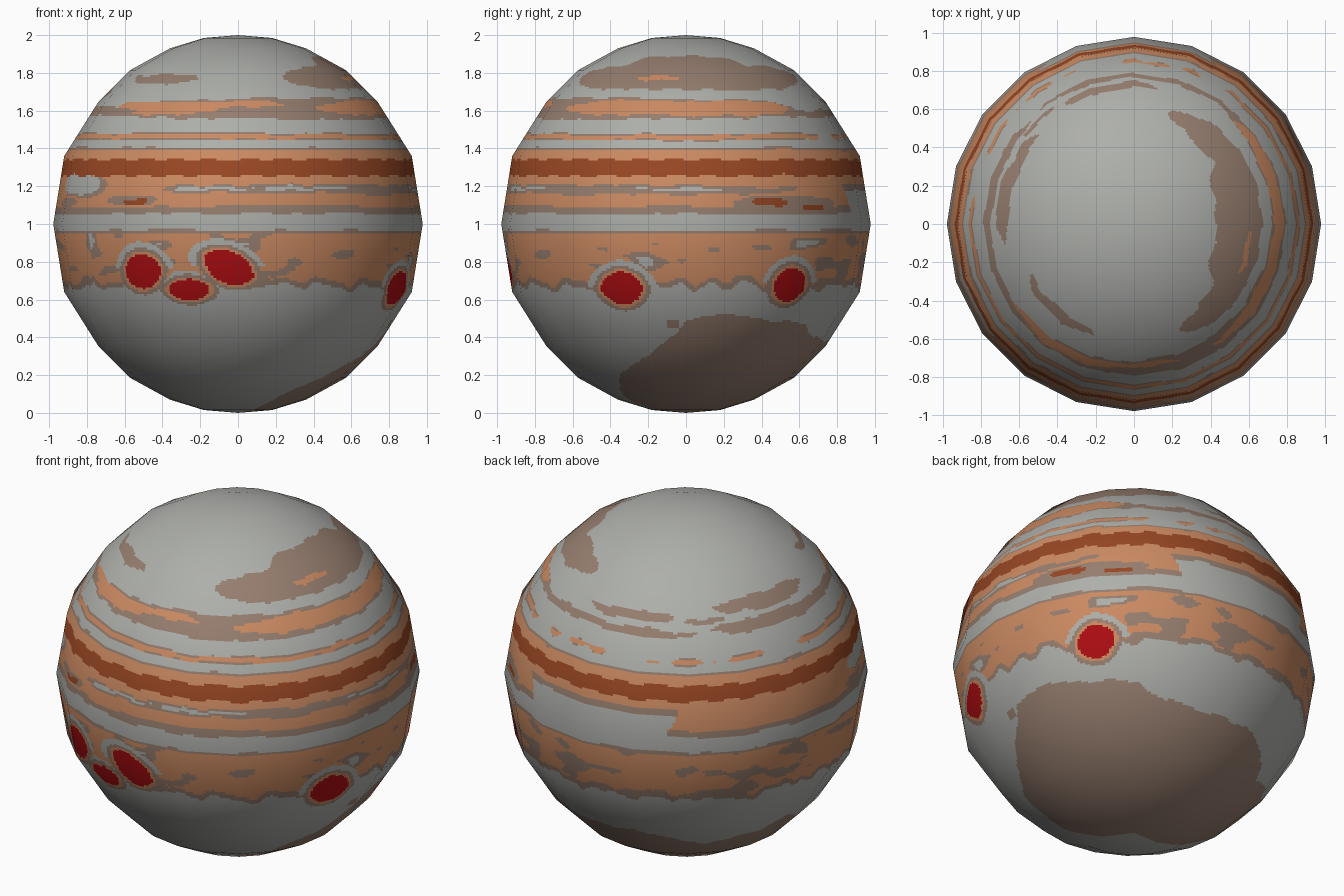
import bpy, math
from mathutils import Vector, noise

if "Cube" in bpy.data.objects:
    bpy.data.objects.remove(bpy.data.objects["Cube"])

# ---- flat colours
GREY, TAUPE, ORANGE, RUST, RED = range(5)
COLOURS = [("pale_grey", (0.42, 0.43, 0.405)), ("taupe", (0.305, 0.208, 0.158)),
           ("orange_tan", (0.60, 0.255, 0.122)), ("rust", (0.31, 0.062, 0.017)),
           ("storm_red", (0.42, 0.004, 0.006))]

# ---- low-poly shape: 20 sides, faceted profile (radius, height from centre)
SIDES, SUB = 20, 20
half = [(0, 1), (.18, .985), (.36, .93), (.57, .815), (.74, .645), (.92, .36), (.978, 0)]
coarse = half + [(r, -z) for r, z in half[-2::-1]]
profile = [coarse[0]]
for (r0, z0), (r1, z1) in zip(coarse, coarse[1:]):
    n = max(1, round(math.hypot(r1 - r0, z1 - z0) / 0.0125))
    profile += [(r0 + (r1 - r0) * k / n, z0 + (z1 - z0) * k / n) for k in range(1, n + 1)]


def lerp_table(t, pts):
    for (a, u), (b, v) in zip(pts, pts[1:]):
        if a <= t <= b:
            return u + (v - u) * (t - a) / (b - a)
    return -1


def adiff(a, b):
    return (a - b + 180) % 360 - 180


# ---- storms: azimuth (0 front, 90 right), height, half width, half height, tilt
STORMS = [(-33, .75, .11, .092, .15), (-16.5, .652, .112, .057, 0), (-3, .77, .138, .085, -.4),
          (68, .66, .118, .088, 0), (127, .678, .106, .09, .2)]
# ---- streaks painted in order: colour, mid azimuth, half span, height, half thickness, taupe rim
STREAKS = [
    (TAUPE, -42, 22, 1.77, .025, 0), (TAUPE, -107, 26, 1.69, .03, 0),
    (TAUPE, 93, 70, 1.775, .065, 0), (TAUPE, 90, 38, 1.82, .07, 0),
    (ORANGE, 76, 11, 1.772, .014, 0),
    (TAUPE, 40, 100, 1.61, .055, 0), (ORANGE, -33, 25, 1.615, .033, 0),
    (ORANGE, -5, 24, 1.635, .015, 0), (ORANGE, 85, 52, 1.612, .04, 0),
    (TAUPE, 190, 20, 1.65, .018, 0), (TAUPE, -137, 9, 1.64, .015, 0),
    (TAUPE, -90, 45, 1.60, .028, 0), (TAUPE, 175, 45, 1.58, .02, 0),
    (TAUPE, 55, 75, 1.182, .026, 0), (GREY, 8, 30, 1.185, .009, 0),
    (GREY, 88, 14, 1.183, .008, 0), (TAUPE, -8, 18, 1.185, .02, 0), (GREY, -8, 14, 1.188, .008, 0),
    (TAUPE, -37, 10, 1.125, .024, 0), (RUST, -35, 4.5, 1.12, .013, 0),
    (TAUPE, 125, 20, 1.11, .04, 0), (RUST, 118, 6.5, 1.118, .018, 0), (RUST, 135, 5, 1.092, .018, 0),
    (TAUPE, -62, 14, 1.20, .058, 0), (GREY, -64, 13, 1.21, .05, 0), (TAUPE, -72, 8, 1.11, .02, 0),
]
# ---- top edge of the southern polar patch by azimuth
POLAR = [(28, .03), (36, .1), (55, .2), (74, .31), (86, .42), (91, .5), (107, .53), (122, .5),
         (142, .46), (150, .41), (165, .38), (195, .385), (208, .36), (225, .3), (240, .34),
         (262, .39), (270, .33), (276, .05)]


def storm_colour(a, z, r):
    best, above = 9, False
    for sa, sz, w, h, tilt in STORMS:
        u, v = math.radians(adiff(a, sa)) * r, z - sz
        c, s = math.cos(tilt), math.sin(tilt)
        uu, vv = u * c + v * s, v * c - u * s
        d = ((abs(uu) / w) ** 1.8 + (abs(vv) / h) ** 1.8) ** (1 / 1.8)
        if d > 1:   # rims have an even width whatever the storm's size
            d = 1 + (d - 1) * (w + h) / 0.2
        if d < best:
            best, above = d, v > .01
    if best < 1:
        return RED
    if best < 1.17:
        return ORANGE
    if best < 1.38:
        return TAUPE
    if best < 1.72 and above:
        return GREY
    return None


def colour(p):
    x, y, z = p.x, p.y, p.z
    r = math.hypot(x, y)
    a = math.degrees(math.atan2(x, -y))
    broad = noise.noise(Vector((x * 3, y * 3, z * 5)))
    fine = noise.noise(Vector((x * 9 + 7, y * 9, z * 20)))
    if z < 1.0:
        c = storm_colour(a, z, r)
        if c is not None:
            return c
    zw = z + .008 * broad + .005 * fine
    back = abs(adiff(a, -160)) < 62
    # southern polar patch
    if z < .62:
        if zw + .015 * fine < lerp_table(a % 360, POLAR):
            return TAUPE
        if abs(adiff(a, 85)) < 2.5 and abs(z - .475) < .02:
            return TAUPE
    # southern belt with ragged lower edge and flecks
    if z < 1.0:
        rag = z + .045 * noise.noise(Vector((x * 11, y * 11, z * 6)))
        if zw > .968 or rag < .668:
            return GREY
        if zw > .95 or rag < .70:
            return TAUPE
        fleck = noise.noise(Vector((x * 6, y * 6 + 3, z * 15)))
        near = any(abs(adiff(a, s[0])) < 22 for s in STORMS) and z > .72
        limit = (.12 if z < .83 else .30) if back else (.30 if near else .42)
        if fleck > limit + .28 and not back:
            return GREY
        return TAUPE if fleck > limit else ORANGE
    # northern belts
    result = GREY
    gap = abs(adiff(a, 183)) < 29 + 6 * broad
    low = 1.215 if gap else 1.092
    if low < zw < 1.392:
        result = ORANGE
    elif low - .037 < zw < 1.405:
        result = TAUPE
    thin = abs(zw - 1.462)
    if thin < .011 and (not back or fine > -.1):
        result = ORANGE
    elif thin < .019 and (not back or fine > .1):
        result = TAUPE
    for col, mid, span, h, thick, rim in STREAKS:
        t = adiff(a, mid) / span
        if abs(t) < 1 and abs(zw + .01 * fine - h) < thick * (1 - t ** 4) ** .6:
            result = col
    wave = .009 * math.sin(math.radians(a * 30) + broad * 2)
    if 1.255 + wave < z + .006 * fine < 1.342 + wave * .7:
        result = RUST
    return result


# ---- fine mesh lying on the flat facets
cols = SIDES * SUB
ring = []
for i in range(cols):
    k, f = divmod(i, SUB)
    a0, a1 = (math.tau * j / SIDES for j in (k, k + 1))
    f /= SUB
    ring.append((math.cos(a0) * (1 - f) + math.cos(a1) * f, math.sin(a0) * (1 - f) + math.sin(a1) * f))
verts = [Vector((0, 0, 2))]
for r, z in profile[1:-1]:
    verts += [Vector((cx * r, cy * r, z + 1)) for cx, cy in ring]
verts.append(Vector((0, 0, 0)))
rows, last = len(profile) - 2, len(verts) - 1
faces = []
for i in range(cols):
    j = (i + 1) % cols
    faces.append((0, 1 + i, 1 + j))
    for k in range(rows - 1):
        b = 1 + k * cols
        faces.append((b + i, b + cols + i, b + cols + j, b + j))
    b = 1 + (rows - 1) * cols
    faces.append((last, b + j, b + i))

mesh = bpy.data.meshes.new("planet")
mesh.from_pydata([v[:] for v in verts], [], faces)
for name, rgb in COLOURS:
    m = bpy.data.materials.new(name)
    m.diffuse_color = (*rgb, 1)
    m.use_nodes = True
    m.node_tree.nodes["Principled BSDF"].inputs["Base Color"].default_value = m.diffuse_color
    mesh.materials.append(m)
index = [colour(sum((verts[v] for v in f), Vector()) / len(f)) for f in faces]
mesh.polygons.foreach_set("material_index", index)
mesh.polygons.foreach_set("use_smooth", [True] * len(faces))
mesh.update()
# smooth, round shading over the faceted outline
centre = Vector((0, 0, 1))
mesh.normals_split_custom_set_from_vertices([(v - centre).normalized()[:] for v in verts])
planet = bpy.data.objects.new("planet", mesh)
bpy.context.collection.objects.link(planet)
